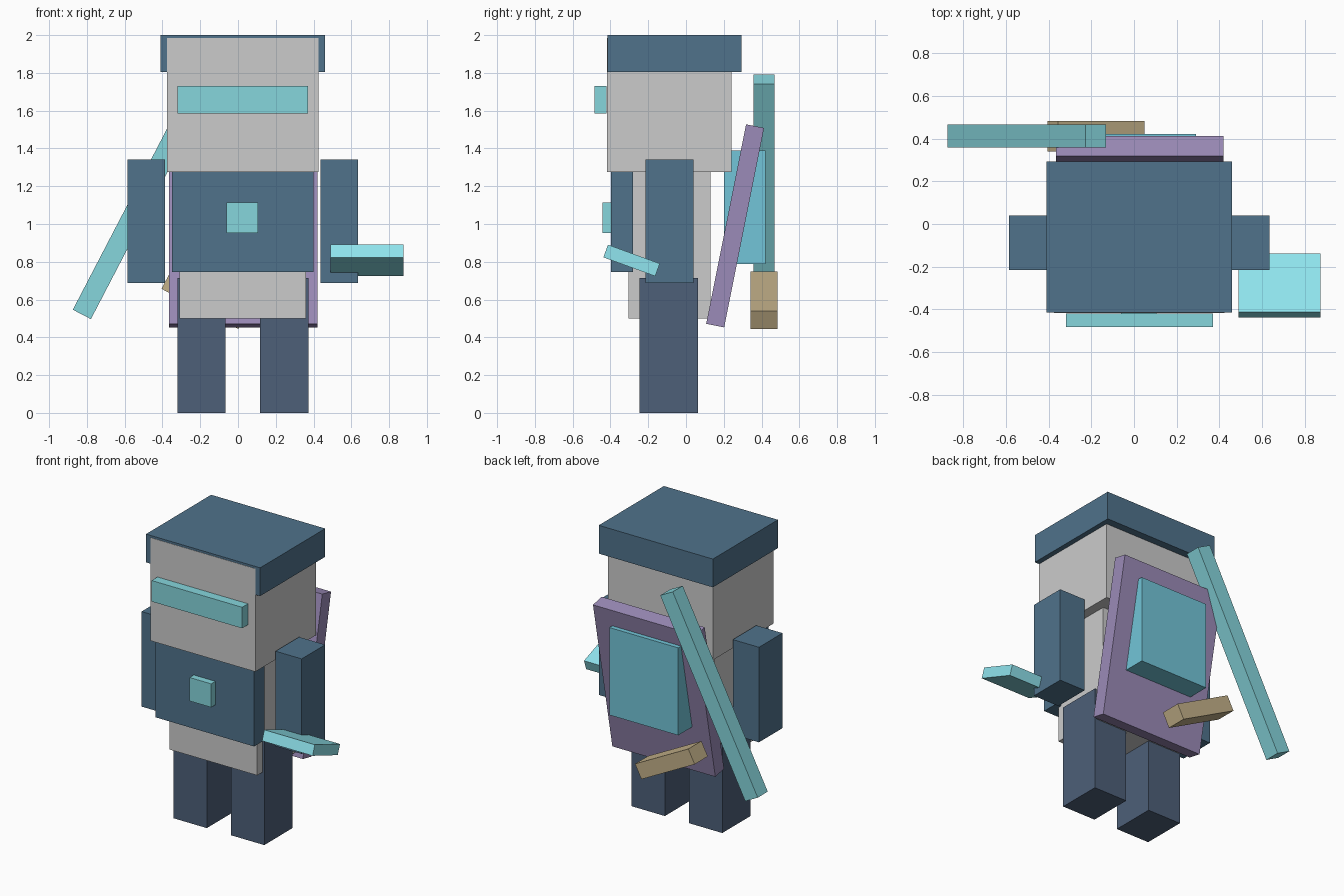
import bpy
from math import radians

if "Cube" in bpy.data.objects:
    bpy.data.objects.remove(bpy.data.objects["Cube"])

COLOURS = {
    "blue": (0.08, 0.17, 0.26, 1), "navy": (0.075, 0.115, 0.19, 1),
    "pale": (0.66, 0.68, 0.67, 1), "cyan": (0.24, 0.67, 0.72, 1),
    "bright": (0.28, 0.78, 0.86, 1), "sky": (0.17, 0.56, 0.69, 1),
    "purple": (0.33, 0.26, 0.48, 1), "tan": (0.55, 0.44, 0.25, 1),
}
MATS = {}
for key, rgba in COLOURS.items():
    MATS[key] = bpy.data.materials.new(key)
    MATS[key].diffuse_color = rgba


def block(name, colour, centre, size, tilt=(0, 0, 0)):
    """Box given by centre, size and tilt in degrees."""
    bpy.ops.mesh.primitive_cube_add(size=1, location=centre,
                                    rotation=[radians(a) for a in tilt])
    ob = bpy.context.object
    ob.name = name
    ob.scale = size
    bpy.ops.object.transform_apply(location=False, rotation=False, scale=True)
    ob.data.materials.append(MATS[colour])
    return ob


def span(name, colour, x, y, z):
    """Upright box given by its extents."""
    lims = (x, y, z)
    return block(name, colour, [(a + b) / 2 for a, b in lims],
                 [b - a for a, b in lims])


# Head, cap and visor
span("head", "pale", (-0.375, 0.425), (-0.418, 0.24), (1.275, 1.985))
span("cap", "blue", (-0.41, 0.46), (-0.416, 0.293), (1.805, 2.0))
span("visor", "cyan", (-0.32, 0.37), (-0.484, -0.42), (1.585, 1.73))

# Torso, chest plate and its gem
span("torso", "pale", (-0.31, 0.36), (-0.305, 0.13), (0.5, 1.275))
span("chest_plate", "blue", (-0.35, 0.40), (-0.396, -0.28), (0.745, 1.275))
span("chest_gem", "cyan", (-0.06, 0.105), (-0.442, -0.39), (0.953, 1.115))

# Arms and legs, paired about the body centre line
MID = 0.0255
for side, s in (("left", -1), ("right", 1)):
    block(side + "_arm", "blue", (MID + s * 0.511, -0.087, 1.015), (0.199, 0.256, 0.655))
    block(side + "_leg", "navy", (MID + s * 0.219, -0.091, 0.3575), (0.255, 0.308, 0.715))

# Tilted tablet at the right hand
block("tablet", "bright", (0.6825, -0.288, 0.807), (0.385, 0.292, 0.0715), (-20, 0, 0))

# Back panel with an upright pack pushed through it
block("back_panel", "purple", (0.0275, 0.26, 0.99), (0.785, 1.077, 0.097), (90 - 11.3, 0, 0))
span("back_pack", "sky", (-0.235, 0.29), (0.202, 0.421), (0.787, 1.39))

# Slung staff and the cross bar at right angles to it
block("staff", "cyan", (-0.5025, 0.413, 1.144), (0.108, 0.109, 1.404), (0, 27.5, 0))
block("cross_bar", "tan", (-0.1775, 0.4125, 0.5975), (0.458, 0.143, 0.105), (0, 27.5, 0))

for m in bpy.data.materials:
    if m.users and not m.is_grease_pencil:
        m.use_nodes = True
        m.node_tree.nodes["Principled BSDF"].inputs["Base Color"].default_value = m.diffuse_color
